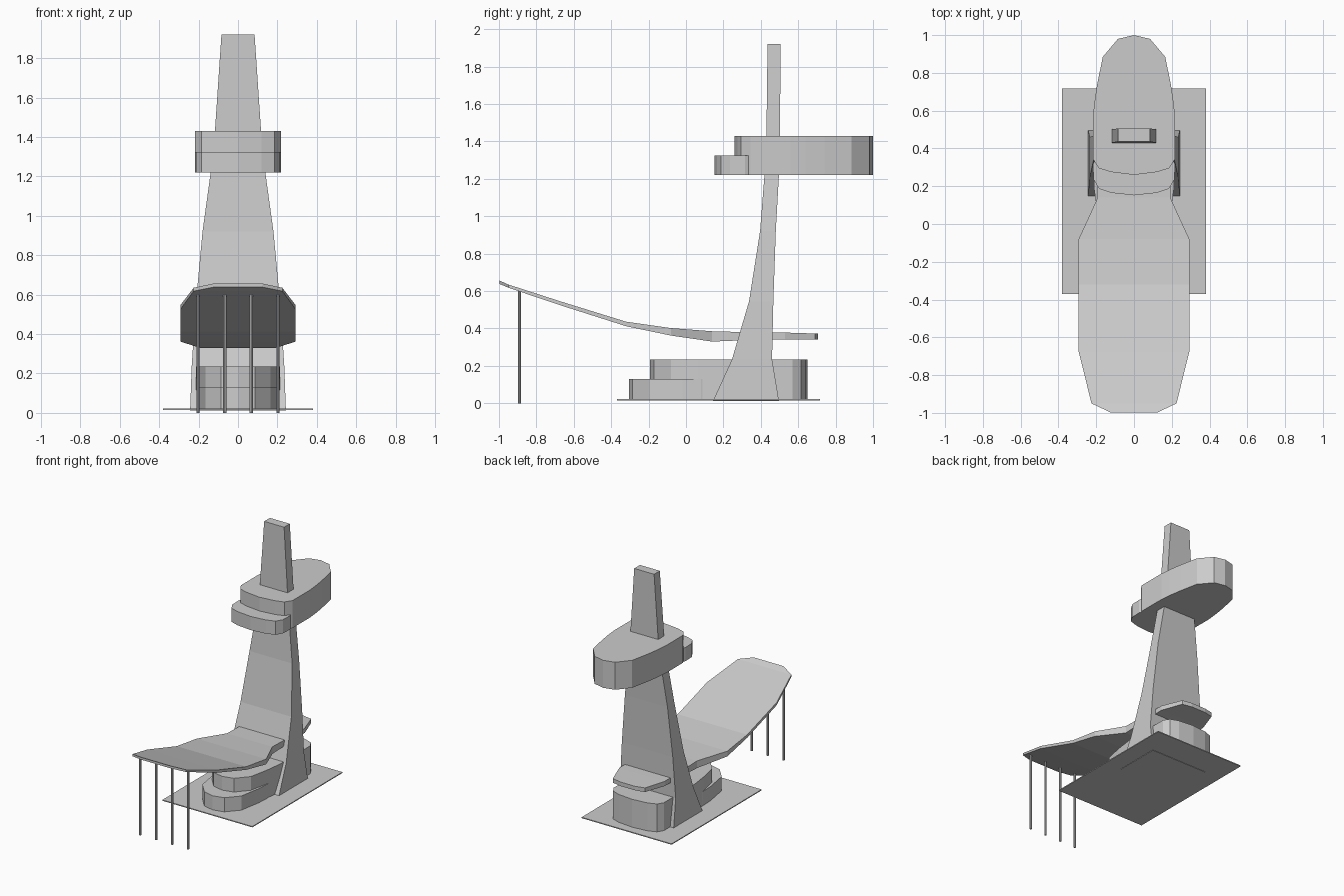
import bpy


def make_mesh(name, verts, faces):
    me = bpy.data.meshes.new(name)
    me.from_pydata(verts, [], faces)
    me.update()
    ob = bpy.data.objects.new(name, me)
    bpy.context.collection.objects.link(ob)
    return ob


def loft(name, rings):
    """Join equal-sized rings of points with flat faces and cap both ends."""
    n = len(rings[0])
    verts = [p for r in rings for p in r]
    faces = [tuple(reversed(range(n)))]
    for k in range(len(rings) - 1):
        a, b = k * n, (k + 1) * n
        faces += [(a + i, a + (i + 1) % n, b + (i + 1) % n, b + i) for i in range(n)]
    faces.append(tuple(range(len(verts) - n, len(verts))))
    return make_mesh(name, verts, faces)


def prism(name, half, z0, z1):
    """Upright slab from the right half of a plan, listed from front to back."""
    plan = half + [(-x, y) for x, y in reversed(half) if x > 0]
    return loft(name, [[(x, y, z) for x, y in plan] for z in (z0, z1)])


# thin ground plate
prism("ground_plate", [(0.38, -0.37), (0.38, 0.717)], 0.015, 0.022)

# tapering tower: z, half width, front y, back y
tower = [(0.012, 0.243, 0.144, 0.497), (0.235, 0.235, 0.246, 0.46),
         (0.545, 0.215, 0.337, 0.467), (0.92, 0.18, 0.396, 0.48),
         (1.225, 0.138, 0.42, 0.497), (1.43, 0.117, 0.43, 0.503),
         (1.92, 0.084, 0.436, 0.505)]
loft("tower", [[(-w, f, z), (w, f, z), (w, b, z), (-w, b, z)] for z, w, f, b in tower])

# upper pod with rounded rear and a stepped lip at the front
prism("upper_pod", [(0, 0.26), (0.12, 0.275), (0.185, 0.295), (0.218, 0.345),
                    (0.218, 0.56), (0.21, 0.64), (0.195, 0.74), (0.165, 0.885),
                    (0.085, 0.98), (0, 1.0)], 1.22, 1.43)
prism("upper_pod_lip", [(0, 0.152), (0.12, 0.165), (0.185, 0.187), (0.214, 0.235),
                        (0.2175, 0.315), (0.2, 0.36)], 1.2205, 1.325)

# base building, nose to the front
prism("base_building", [(0, -0.192), (0.085, -0.172), (0.165, -0.08), (0.195, 0.065),
                        (0.213, 0.2), (0.213, 0.57), (0.185, 0.615), (0.12, 0.638),
                        (0, 0.65)], 0.02, 0.235)
prism("base_building_lip", [(0, -0.305), (0.085, -0.285), (0.165, -0.195),
                            (0.195, -0.02), (0.2, 0.08), (0.19, 0.12)], 0.0205, 0.13)

# swept canopy passing through the tower: y, half width, bottom z, top z
canopy = [(-0.997, 0.125, 0.638, 0.656), (-0.95, 0.225, 0.618, 0.635),
          (-0.675, 0.293, 0.525, 0.546), (-0.32, 0.293, 0.412, 0.436),
          (-0.08, 0.293, 0.362, 0.402), (0.14, 0.192, 0.33, 0.385),
          (0.29, 0.192, 0.336, 0.381), (0.53, 0.192, 0.342, 0.378),
          (0.69, 0.135, 0.341, 0.373), (0.705, 0.06, 0.341, 0.372)]
loft("canopy", [[(-w, y, b), (-w, y, t), (w, y, t), (w, y, b)] for y, w, b, t in canopy])

# row of slender columns under the canopy tip
for i in range(4):
    bpy.ops.mesh.primitive_cylinder_add(vertices=8, radius=0.008, depth=0.605,
                                        location=(-0.2025 + i * 0.135, -0.89, 0.3025))
    bpy.context.object.name = f"canopy_column_{i + 1}"
